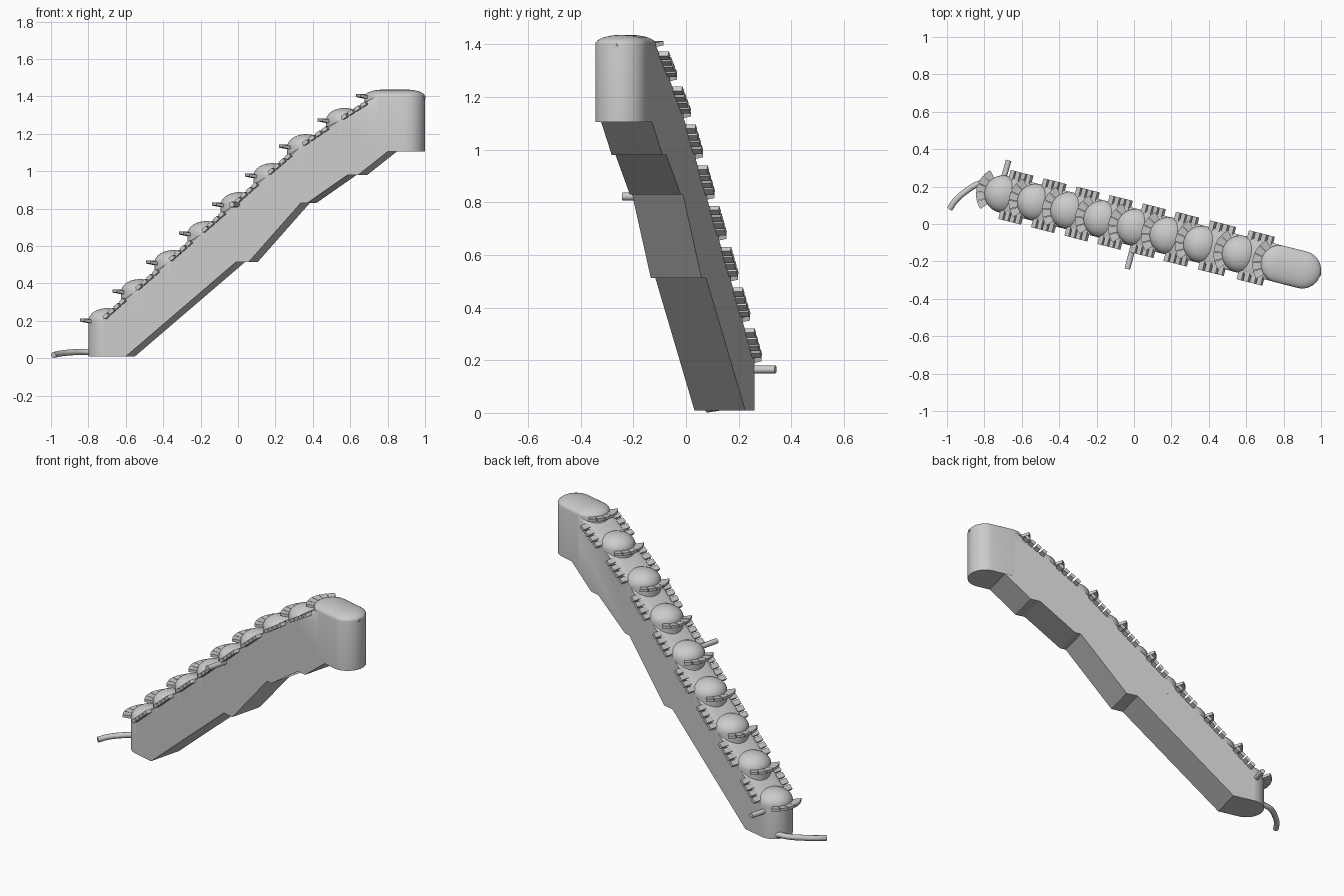
import bpy, bmesh
from math import sin, cos, pi, atan2, sqrt, radians
from mathutils import Vector, Matrix

if "Cube" in bpy.data.objects:
    bpy.data.objects.remove(bpy.data.objects["Cube"])

R = 0.1                                   # half width of the body
ANG = atan2(-0.253, 1.0)                  # heading of the body in plan
U = Vector((cos(ANG), sin(ANG), 0))       # along the body
V = Vector((-sin(ANG), cos(ANG), 0))      # across the body
CX = [-0.70, -0.525, -0.347, -0.17, 0.007, 0.183, 0.363, 0.57, 0.777]
CZ = [0.20, 0.355, 0.51, 0.665, 0.82, 0.975, 1.13, 1.27, 1.40]


def pt(x, t, z):
    """Point at x on the centre line, shifted t across the body."""
    return Vector((x, 0.16 - 0.253 * (x + 0.7), z)) + V * t


def finish(name, bm, smooth=True):
    bmesh.ops.recalc_face_normals(bm, faces=bm.faces)
    me = bpy.data.meshes.new(name)
    bm.to_mesh(me)
    bm.free()
    ob = bpy.data.objects.new(name, me)
    bpy.context.collection.objects.link(ob)
    if smooth:
        bpy.ops.object.select_all(action='DESELECT')
        ob.select_set(True)
        bpy.context.view_layer.objects.active = ob
        bpy.ops.object.shade_smooth_by_angle(angle=radians(35))
    return ob


def dome_points(x, z0, z1, h, n=40, rings=8):
    """Vertical cylinder wall with an elliptical dome on top."""
    rz = [(R, z0)] + [(R * cos(k * pi / 2 / rings), z1 + h * sin(k * pi / 2 / rings))
                      for k in range(rings)]
    c = pt(x, 0, 0)
    pts = [c + U * (r * cos(2 * pi * j / n)) + V * (r * sin(2 * pi * j / n)) + Vector((0, 0, z))
           for r, z in rz for j in range(n)]
    return pts + [c + Vector((0, 0, z1 + h))]


def hull(name, pts):
    bm = bmesh.new()
    for p in pts:
        bm.verts.new(p)
    bmesh.ops.convex_hull(bm, input=bm.verts)
    bmesh.ops.dissolve_limit(bm, angle_limit=0.01, verts=bm.verts, edges=bm.edges)
    return finish(name, bm)


def box(bm, c, ax, size):
    m = Matrix((ax[0], ax[1], ax[2])).transposed().to_4x4()
    m = Matrix.Translation(c) @ m @ Matrix.Diagonal((*size, 1))
    bmesh.ops.create_cube(bm, size=1, matrix=m)


def tube(name, pts, r):
    cu = bpy.data.curves.new(name, 'CURVE')
    cu.dimensions = '3D'
    cu.bevel_depth = r
    cu.bevel_resolution = 4
    cu.use_fill_caps = True
    cu.resolution_u = 8
    sp = cu.splines.new('BEZIER')
    sp.bezier_points.add(len(pts) - 1)
    for b, p in zip(sp.bezier_points, pts):
        b.co = p
        b.handle_left_type = b.handle_right_type = 'AUTO'
    ob = bpy.data.objects.new(name, cu)
    bpy.context.collection.objects.link(ob)


# Sloping slab: stepped underside, gently arched ramp on top
under = [(0.9, 1.105), (0.825, 1.105), (0.667, 0.98), (0.61, 0.98), (0.395, 0.83),
         (0.36, 0.83), (0.08, 0.513), (0.012, 0.513), (-0.575, 0.01), (-0.7, 0.01)]
top = [(x, z + 0.003) for x, z in zip(CX, CZ)] + [(0.9, 1.38)]
bm = bmesh.new()
layers = []
N = 12
for k in range(N + 1):
    a = -cos(pi * k / N)
    lift = 0.02 * sqrt(max(0, 1 - a * a))
    layers.append([bm.verts.new(pt(x, 0.0995 * a, z)) for x, z in under] +
                  [bm.verts.new(pt(x, 0.0995 * a, z + lift)) for x, z in top])
n = len(layers[0])
for A, B in zip(layers, layers[1:]):
    for i in range(n):
        j = (i + 1) % n
        bm.faces.new((A[i], A[j], B[j], B[i]))
bm.faces.new(layers[0])
bm.faces.new(layers[-1])
finish("sloping_body", bm)

# Domed humps, the lowest one forming the foot
for i in range(8):
    x, z = CX[i], CZ[i]
    hull(f"hump_{i + 1}", dome_points(x, 0.01 if i == 0 else z - 0.09, z, 0.068))

# Long rounded head at the top
hull("head", dome_points(CX[8], 1.105, CZ[8], 0.036) + dome_points(0.9, 1.105, CZ[8], 0.036))

# Segmented lip around the low side of every hump
for i, (x, z) in enumerate(zip(CX, CZ)):
    bm = bmesh.new()
    c = pt(x, 0, z)
    for s in range(5):
        a0 = radians(-48 + s * 19.2 + 0.6)
        a1 = radians(-48 + (s + 1) * 19.2 - 0.6)
        rows = []
        for k in range(4):
            a = a0 + (a1 - a0) * k / 3
            d = -U * cos(a) + V * sin(a)
            rows.append([bm.verts.new(c + d * r + Vector((0, 0, h)))
                         for r, h in ((0.093, -0.014), (0.145, -0.004), (0.145, 0.012), (0.093, 0.004))])
        for A, B in zip(rows, rows[1:]):
            for q in range(4):
                w = (q + 1) % 4
                bm.faces.new((A[q], A[w], B[w], B[q]))
        bm.faces.new(rows[0])
        bm.faces.new(rows[-1])
    finish(f"lip_{i + 1}", bm, False)

# Four pegs on each side of every ramp section
bm = bmesh.new()
for i in range(8):
    dx, dz = CX[i + 1] - CX[i], CZ[i + 1] - CZ[i]
    along = (U * (dx / U.x) + Vector((0, 0, dz))).normalized()
    up = along.cross(V)
    for k in range(4):
        f = 0.14 + 0.5 * k / 3
        for side in (-1, 1):
            box(bm, pt(CX[i] + f * dx, side * 0.11, CZ[i] + f * dz + 0.004),
                (along, V, up), (0.03, 0.05, 0.02))
finish("side_pegs", bm, False)

# Side rods and the curved tail
tube("front_rod", [pt(0.02, -0.08, 0.822), pt(0.02, -0.225, 0.822)], 0.015)
tube("back_rod", [pt(-0.718, 0.06, 0.165), pt(-0.715, 0.182, 0.165)], 0.015)
tube("tail", [(-0.76, 0.225, 0.034), (-0.83, 0.215, 0.034), (-0.905, 0.17, 0.03),
              (-0.955, 0.125, 0.024), (-0.986, 0.08, 0.017)], 0.016)

# Small stud on the head tip
tube("head_stud", [pt(0.98, 0, 1.395), pt(1.0, 0, 1.395)], 0.009)
